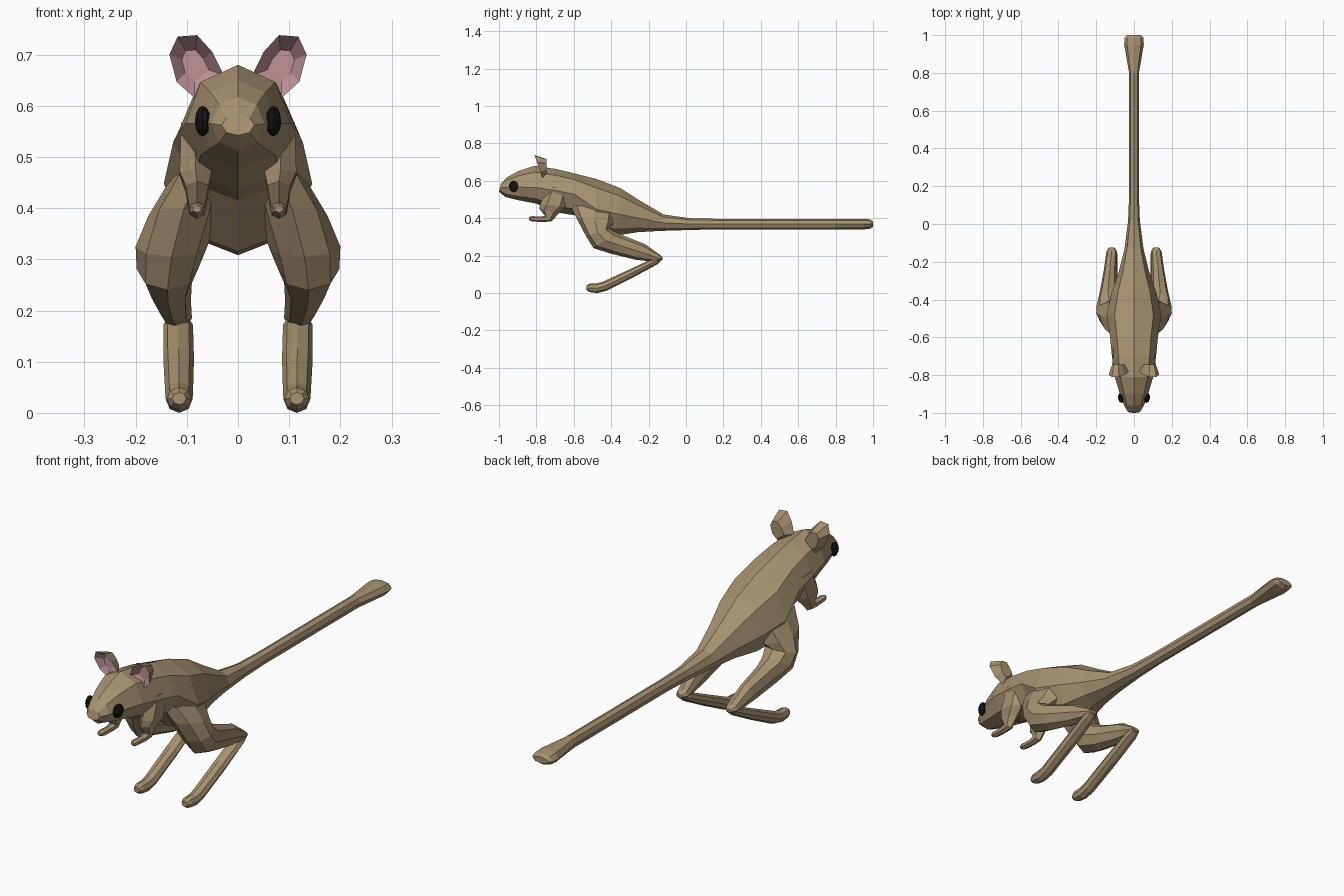
import bpy, bmesh, math
from mathutils import Vector


def material(name, rgb):
    m = bpy.data.materials.new(name)
    m.diffuse_color = (*rgb, 1)
    return m


FUR = material("tan fur", (0.39, 0.29, 0.165))
PINK = material("ear pink", (0.53, 0.29, 0.31))
BLACK = material("eye black", (0.006, 0.006, 0.006))


def finish(name, bm, *mats):
    bmesh.ops.recalc_face_normals(bm, faces=bm.faces)
    me = bpy.data.meshes.new(name)
    bm.to_mesh(me)
    bm.free()
    for m in mats:
        me.materials.append(m)
    ob = bpy.data.objects.new(name, me)
    bpy.context.collection.objects.link(ob)
    return ob


def loft(name, rings, sides=8, side=1):
    """Each ring: (y, z) of one edge, (y, z) of the opposite edge,
    x centre, x radius, and where along the span it is widest."""
    bm = bmesh.new()
    loops = []
    for (ya, za), (yb, zb), xc, rx, wide in rings:
        a, b = Vector((0, ya, za)), Vector((0, yb, zb))
        mid = a.lerp(b, wide)
        loop = []
        for i in range(sides):
            t = 2 * math.pi * i / sides
            c = math.cos(t)
            p = mid + ((a - mid) * c if c > 0 else (b - mid) * -c)
            p.x = side * (xc + rx * math.sin(t))
            loop.append(bm.verts.new(p))
        loops.append(loop)
    for l0, l1 in zip(loops, loops[1:]):
        for i in range(sides):
            j = (i + 1) % sides
            bm.faces.new((l0[i], l0[j], l1[j], l1[i]))
    bm.faces.new(loops[0])
    bm.faces.new(loops[-1])
    return finish(name, bm, FUR)


# Body from nose to rump, running on into the tufted tail
loft("body_and_tail", [
    ((-0.99, 0.582), (-1.0, 0.542), 0, 0.032, 0.5),
    ((-0.96, 0.617), (-0.965, 0.513), 0, 0.052, 0.5),
    ((-0.90, 0.650), (-0.90, 0.497), 0, 0.075, 0.55),
    ((-0.81, 0.680), (-0.80, 0.478), 0, 0.103, 0.57),
    ((-0.70, 0.664), (-0.70, 0.432), 0, 0.117, 0.5),
    ((-0.60, 0.640), (-0.59, 0.415), 0, 0.127, 0.5),
    ((-0.48, 0.610), (-0.48, 0.315), 0, 0.145, 0.55),
    ((-0.35, 0.560), (-0.37, 0.308), 0, 0.118, 0.55),
    ((-0.24, 0.490), (-0.26, 0.325), 0, 0.080, 0.55),
    ((-0.12, 0.420), (-0.14, 0.332), 0, 0.050, 0.5),
    ((0.02, 0.400), (0.02, 0.337), 0, 0.031, 0.5),
    ((0.15, 0.397), (0.15, 0.340), 0, 0.026, 0.5),
    ((0.80, 0.397), (0.80, 0.340), 0, 0.026, 0.5),
    ((0.95, 0.397), (0.95, 0.340), 0, 0.052, 0.5),
    ((0.985, 0.393), (0.985, 0.344), 0, 0.050, 0.5),
    ((1.0, 0.382), (1.0, 0.354), 0, 0.036, 0.5),
])

# Cupped ear outline, seen from the front
EAR = [(0.028, 0.66), (0.05, 0.705), (0.08, 0.738), (0.118, 0.735),
       (0.134, 0.70), (0.12, 0.647), (0.085, 0.615)]

for side, label in ((1, "left"), (-1, "right")):
    # Thigh, knee and shin
    loft(label + "_thigh_and_shin", [
        ((-0.62, 0.47), (-0.37, 0.45), 0.075, 0.055, 0.5),
        ((-0.585, 0.40), (-0.39, 0.37), 0.105, 0.070, 0.5),
        ((-0.535, 0.305), (-0.41, 0.345), 0.130, 0.070, 0.5),
        ((-0.495, 0.240), (-0.37, 0.322), 0.138, 0.060, 0.5),
        ((-0.40, 0.210), (-0.33, 0.305), 0.136, 0.046, 0.5),
        ((-0.27, 0.178), (-0.22, 0.262), 0.126, 0.034, 0.5),
        ((-0.15, 0.165), (-0.14, 0.205), 0.118, 0.028, 0.5),
        ((-0.125, 0.178), (-0.125, 0.192), 0.118, 0.015, 0.5),
    ], side=side)
    # Long hind foot with upturned toe
    loft(label + "_hind_foot", [
        ((-0.125, 0.190), (-0.135, 0.170), 0.118, 0.018, 0.5),
        ((-0.165, 0.190), (-0.150, 0.155), 0.117, 0.029, 0.5),
        ((-0.30, 0.127), (-0.28, 0.085), 0.116, 0.030, 0.5),
        ((-0.445, 0.060), (-0.425, 0.012), 0.115, 0.027, 0.5),
        ((-0.475, 0.052), (-0.475, 0.0), 0.115, 0.026, 0.5),
        ((-0.515, 0.050), (-0.515, 0.005), 0.115, 0.024, 0.5),
        ((-0.532, 0.040), (-0.532, 0.016), 0.115, 0.014, 0.5),
    ], side=side)
    # Shoulder, forearm and paw
    loft(label + "_foreleg", [
        ((-0.74, 0.57), (-0.61, 0.56), 0.085, 0.030, 0.5),
        ((-0.78, 0.475), (-0.64, 0.46), 0.083, 0.036, 0.5),
        ((-0.785, 0.452), (-0.68, 0.425), 0.080, 0.026, 0.5),
        ((-0.755, 0.413), (-0.72, 0.383), 0.080, 0.018, 0.5),
        ((-0.775, 0.409), (-0.765, 0.379), 0.080, 0.016, 0.5),
        ((-0.825, 0.411), (-0.825, 0.383), 0.080, 0.016, 0.5),
        ((-0.84, 0.405), (-0.84, 0.391), 0.080, 0.009, 0.5),
    ], sides=6, side=side)

    # Ear: pink hollow in front, furry shell behind
    bm = bmesh.new()

    def ear_ring(scale, y, tilt=0.0):
        return [bm.verts.new((side * (0.086 + (x - 0.086) * scale),
                              y - tilt * (z - 0.68),
                              0.68 + (z - 0.68) * scale)) for x, z in EAR]

    rim, hollow = ear_ring(1.0, -0.79, 0.35), ear_ring(0.5, -0.764)
    back = ear_ring(0.62, -0.745)
    for i in range(len(EAR)):
        j = (i + 1) % len(EAR)
        bm.faces.new((rim[i], rim[j], hollow[j], hollow[i])).material_index = 1
        bm.faces.new((rim[i], rim[j], back[j], back[i]))
    bm.faces.new(hollow).material_index = 1
    bm.faces.new(back)
    finish(label + "_ear", bm, FUR, PINK)

    # Eye
    bm = bmesh.new()
    bmesh.ops.create_uvsphere(bm, u_segments=10, v_segments=6, radius=1)
    for v in bm.verts:
        v.co = (side * (0.069 + 0.016 * v.co.x),
                -0.922 + 0.025 * v.co.y + 0.006 * v.co.x,
                0.57 + 0.030 * v.co.z)
    finish(label + "_eye", bm, BLACK)
